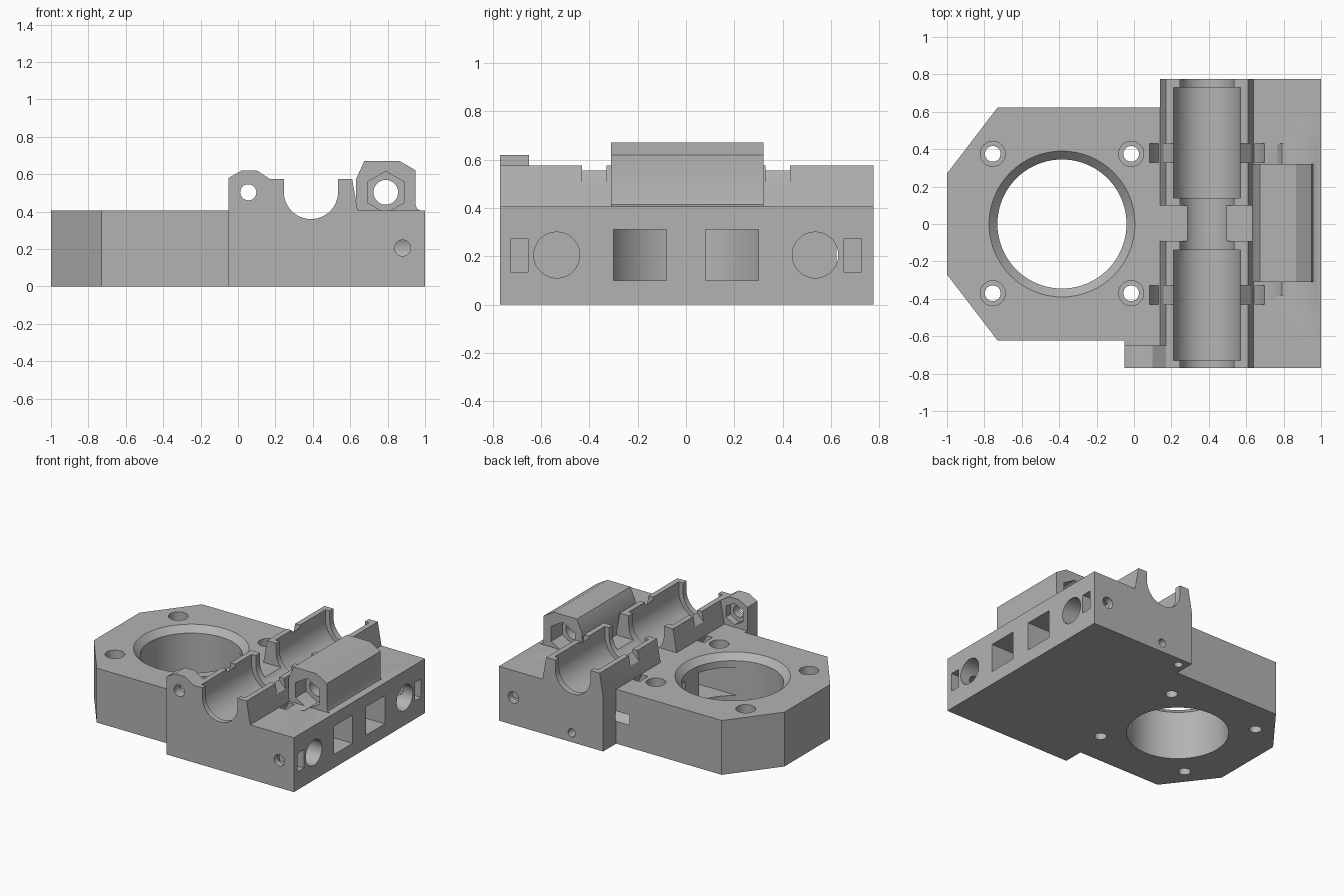
import bpy
import bmesh
from math import sin, cos, pi

if "Cube" in bpy.data.objects:
    bpy.data.objects.remove(bpy.data.objects["Cube"], do_unlink=True)

# One plain grey plastic
grey = bpy.data.materials.new("grey plastic")
grey.use_nodes = True
GREY = (0.45, 0.45, 0.45, 1)
grey.diffuse_color = GREY
grey.node_tree.nodes["Principled BSDF"].inputs["Base Color"].default_value = GREY

TOP = 0.405            # height of the main deck
ROD_X, ROD_Z = 0.39, 0.505
FRONT, BACK = -0.77, 0.775


def ring(cx, cy, r, n=48, phase=0.0):
    """Points of a regular polygon."""
    return [(cx + r * cos(phase + 2 * pi * i / n), cy + r * sin(phase + 2 * pi * i / n))
            for i in range(n)]


def rect(a0, b0, a1, b1):
    return [(a0, b0), (a1, b0), (a1, b1), (a0, b1)]


def prism(name, pts, axis, lo, hi, pts_hi=None):
    """Extrude a profile along an axis, optionally to a second profile."""
    place = {"x": lambda a, b, t: (t, a, b),
             "y": lambda a, b, t: (a, t, b),
             "z": lambda a, b, t: (a, b, t)}[axis]
    bm = bmesh.new()
    low = [bm.verts.new(place(a, b, lo)) for a, b in pts]
    high = [bm.verts.new(place(a, b, hi)) for a, b in (pts_hi or pts)]
    bm.faces.new(low)
    bm.faces.new(high)
    n = len(low)
    for i in range(n):
        j = (i + 1) % n
        bm.faces.new((low[i], low[j], high[j], high[i]))
    bmesh.ops.recalc_face_normals(bm, faces=bm.faces)
    mesh = bpy.data.meshes.new(name)
    bm.to_mesh(mesh)
    bm.free()
    mesh.materials.append(grey)
    ob = bpy.data.objects.new(name, mesh)
    bpy.context.collection.objects.link(ob)
    return ob


def combine(tool, operation):
    """Apply one boolean to the carriage and drop the tool."""
    bpy.context.view_layer.objects.active = carriage
    mod = carriage.modifiers.new("bool", "BOOLEAN")
    mod.operation = operation
    mod.solver = "EXACT"
    mod.object = tool
    bpy.ops.object.modifier_apply(modifier=mod.name)
    bpy.data.objects.remove(tool, do_unlink=True)


def add(*args):
    combine(prism("added_part", *args), "UNION")


def cut(*args):
    combine(prism("cutter", *args), "DIFFERENCE")


# Rod carriage with two sloped walls, broken in the middle
carriage = prism("carriage_body",
                 [(0.14, 0), (1, 0), (1, TOP), (0.64, TOP), (0.61, 0.575),
                  (0.17, 0.575), (0.14, TOP)], "y", FRONT, BACK)
cut(rect(0.05, TOP, 0.75, 0.7), "y", -0.09, 0.10)

# Mounting plate with clipped corners
add([(0.2, -0.622), (0.2, 0.622), (-0.73, 0.622), (-1, 0.27), (-1, -0.27), (-0.73, -0.622)],
    "z", 0, TOP)

# Front lug
add(rect(-0.05, 0, 0.2, TOP), "y", FRONT, -0.622)
add([(-0.05, 0.2), (0.2, 0.2), (0.2, 0.575), (0.17, 0.575), (0.10, 0.62), (0.02, 0.62),
     (-0.05, 0.58)], "y", FRONT, -0.65)

# Nut block beside the channel
add([(0.64, 0.35), (0.975, 0.35), (0.975, TOP), (0.957, 0.415), (0.95, 0.435), (0.95, 0.62),
     (0.865, 0.67), (0.675, 0.67), (0.632, 0.575), (0.632, 0.47)], "y", -0.31, 0.32)


# Rod channel and two wider bearing pockets
def u_shape(r):
    arc = [(ROD_X - r * cos(pi * i / 32), ROD_Z - r * sin(pi * i / 32)) for i in range(33)]
    return arc + [(ROD_X + r, 0.65), (ROD_X - r, 0.65)]


cut(u_shape(0.145), "y", -0.9, 0.9)
for lo, hi in ((-0.73, -0.14), (0.14, 0.73)):
    cut(u_shape(0.18), "y", lo, hi)

# Tie slots around the bearings, with bevelled notches in the walls
for s in (-1, 1):
    lo, hi = s * 0.38 - 0.05, s * 0.38 + 0.05
    arc = [pi + pi * i / 40 for i in range(41)]
    outer = [(ROD_X + 0.324 * cos(a), ROD_Z + 0.324 * sin(a)) for a in arc]
    inner = [(ROD_X + 0.277 * cos(a), ROD_Z + 0.277 * sin(a)) for a in reversed(arc)]
    cut(outer + inner, "y", lo, hi)
    for m in (-1, 1):
        notch = [(0.17, 0.6), (0.17, 0.565), (0.233, 0.5), (0.27, 0.5), (0.27, 0.6)]
        cut([(ROD_X + m * a, b) for a, b in notch], "y", lo, hi)

# Large bore with chamfered rim
BORE = (-0.385, 0.0)
cut(ring(*BORE, 0.345, 80), "z", -0.1, 0.6)
cut(ring(*BORE, 0.345, 80), "z", 0.36, 0.425, ring(*BORE, 0.41, 80))

# Four counterbored screw holes
for x in (-0.755, -0.015):
    for y in (-0.37, 0.375):
        cut(ring(x, y, 0.042, 32), "z", -0.1, 0.6)
        cut(ring(x, y, 0.067, 32), "z", 0.2, 0.6)

# Side openings: windows into the bore, round pockets, nut slots, end screws
for s in (-1, 1):
    cut(rect(s * 0.19 - 0.11, 0.10, s * 0.19 + 0.11, 0.31), "x", -0.3, 1.1)
    cut(ring(s * 0.535, 0.205, 0.095), "x", 0.03, 1.1)
    cut(rect(s * 0.69 - 0.037, 0.135, s * 0.69 + 0.037, 0.272), "x", 0.8, 1.1)
    cut(ring(0.88, 0.205, 0.043, 32), "y", *sorted((s * 0.6, s * 0.9)))

# Hexagonal nut traps and bore of the nut block
cut(ring(0.79, 0.503, 0.066), "y", -0.5, 0.5)
for lo, hi in ((-0.38, -0.19), (0.19, 0.43)):
    cut(ring(0.79, 0.503, 0.112, 6, pi / 6), "y", lo, hi)

# Lug screw hole with its nut trap
cut(ring(0.055, 0.503, 0.043, 32), "y", -0.9, -0.6)
cut(ring(0.055, 0.503, 0.08, 6, pi / 6), "y", -0.70, -0.63)

# Small holes in the back and underside
cut(ring(0.40, 0.07, 0.03, 24), "y", 0.6, 0.9)
cut(ring(0.205, 0.71, 0.03, 24), "z", -0.1, 0.15)

# Crisp edges with smooth round surfaces
bpy.ops.object.select_all(action="DESELECT")
carriage.select_set(True)
bpy.context.view_layer.objects.active = carriage
bpy.ops.object.shade_smooth_by_angle()
